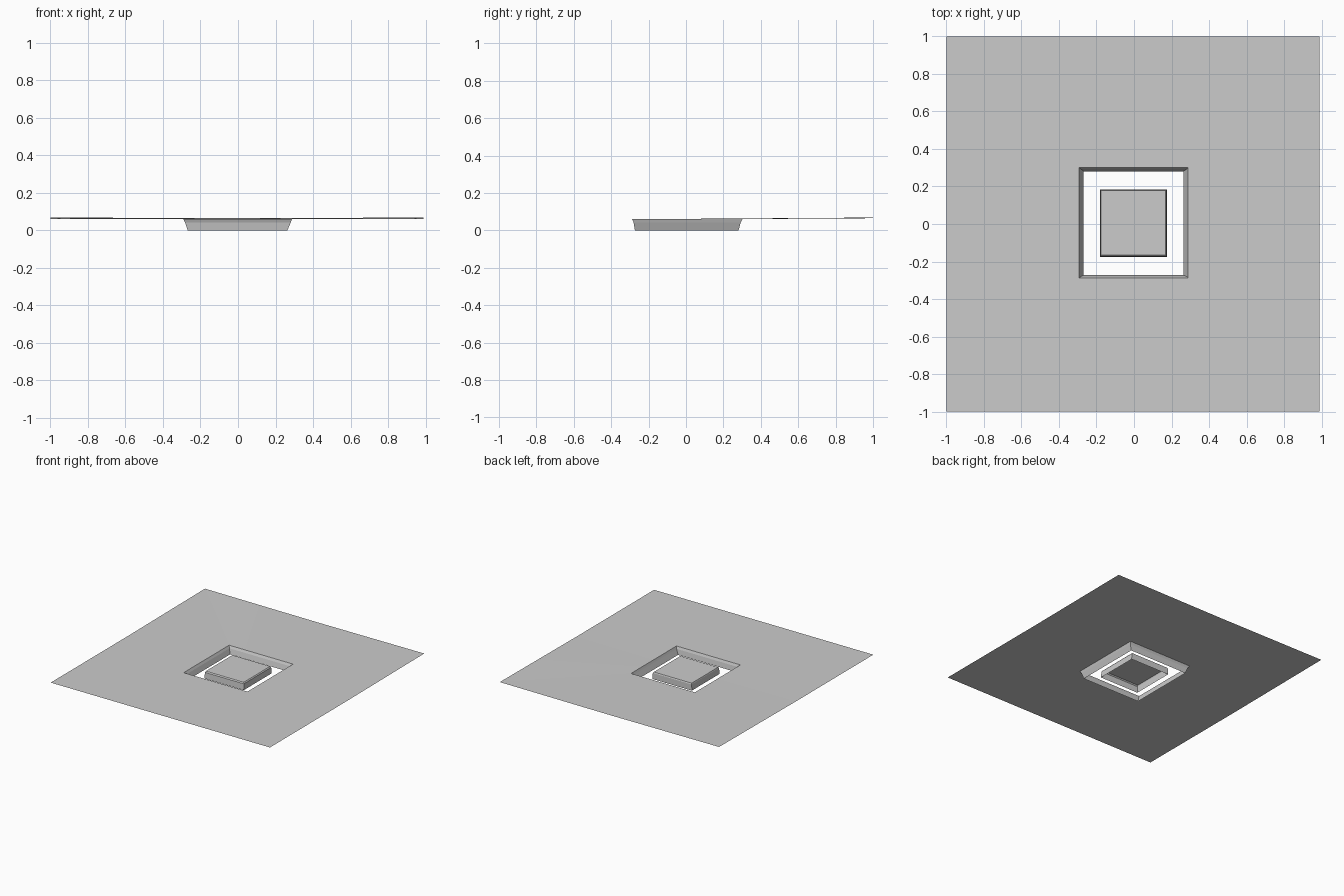
import bpy, bmesh

if "Cube" in bpy.data.objects:
    bpy.data.objects.remove(bpy.data.objects["Cube"])


def ring(bm, x0, x1, y0, y1, z, n=4, back=0.0):
    """Square loop of vertices, each side split n times; back lifts the rear corners."""
    corners = [(x0, y0), (x1, y0), (x1, y1), (x0, y1)]
    verts = []
    for i in range(4):
        (ax, ay), (bx, by) = corners[i], corners[(i + 1) % 4]
        for k in range(n):
            t = k / n
            x, y = ax + (bx - ax) * t, ay + (by - ay) * t
            lift = back * max(0, y) * (0.5 + 0.5 * abs(x))
            verts.append(bm.verts.new((x, y, z + lift)))
    return verts


def bridge(bm, a, b):
    for i in range(len(a)):
        j = (i + 1) % len(a)
        bm.faces.new((a[i], a[j], b[j], b[i]))


def loft(name, rings, cap=False):
    bm = bmesh.new()
    loops = [ring(bm, *r) for r in rings]
    for a, b in zip(loops, loops[1:]):
        bridge(bm, a, b)
    if cap:
        bm.faces.new(loops[-1])
    mesh = bpy.data.meshes.new(name)
    bm.to_mesh(mesh)
    bm.free()
    obj = bpy.data.objects.new(name, mesh)
    bpy.context.collection.objects.link(obj)
    return obj


# Thin ground sheet with sloping open pit walls
loft("ground_sheet", [
    (-1, 0.99, -1, 1, 0.062, 4, 0.007),
    (-0.292, 0.288, -0.288, 0.302, 0.061),
    (-0.282, 0.281, -0.280, 0.292, 0.042),
    (-0.268, 0.263, -0.273, 0.281, 0.0),
])

# Raised centre block, open underneath, with slightly tapered walls
loft("centre_block", [
    (-0.181, 0.176, -0.177, 0.183, 0.0, 1),
    (-0.179, 0.174, -0.173, 0.182, 0.050, 1),
    (-0.176, 0.167, -0.165, 0.178, 0.058, 1),
], cap=True)
